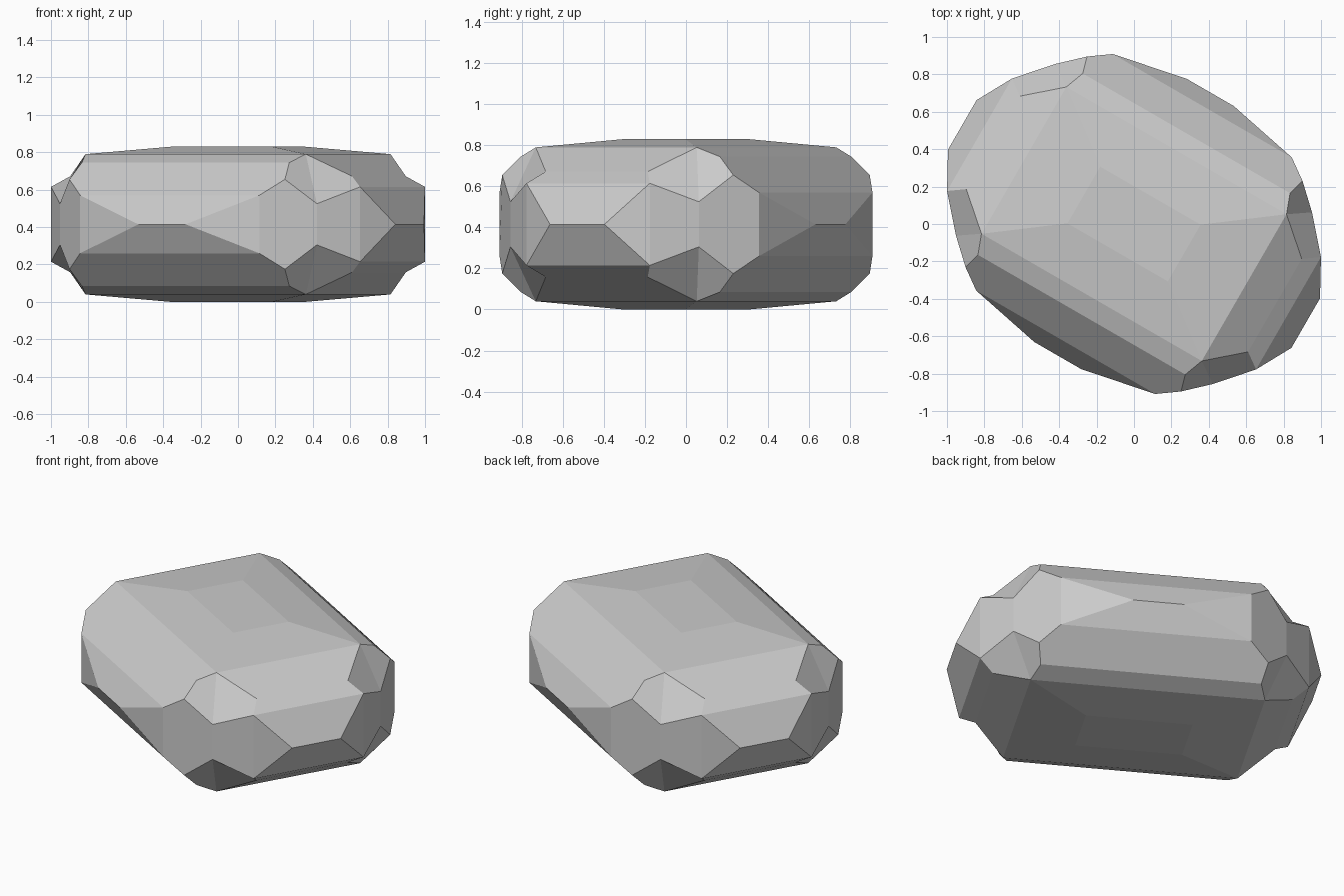
import bpy, bmesh, math
from itertools import product

if "Cube" in bpy.data.objects:
    bpy.data.objects.remove(bpy.data.objects["Cube"])

# One octant of the faceted stone, in its own axes (length, width, height from the middle)
POINTS = {
    "T": (0.31, 0.175, 0.415),   # top plateau corner
    "M": (0.68, 0.453, 0.375),   # shoulder corner
    "K": (0.64, 0.56, 0.33),
    "L": (0.87, 0.287, 0.257),
    "I": (0.665, 0.65, 0.24),
    "J": (0.954, 0.347, 0.20),
    "H": (0.793, 0.53, 0.11),
    "G": (0.553, 0.73, 0.155),
    "E": (0.146, 0.813, 0.0),    # long side ridge
    "F": (1.06, 0.153, 0.0),     # end ridge
}

# Facets: a capital names a point, x / y / z after it mirrors that axis
FACETS = [
    "T Tx Txy Ty",               # plateau
    "T Tx Mx M", "T Ty My M",    # plateau slopes
    "M Mx Kx K", "G I K Kx Ix Gx", "E Ex Gx G", "E G Gz",   # long side
    "M My Ly L", "L Ly Jy J", "J Jy Fy F", "F J Jz",        # end
    "I K M H", "H M L J", "G I H Hz Iz Gz", "H J Jz Hz",    # corner
]

bm = bmesh.new()
verts, done = {}, set()


def vert(token, signs):
    s = [sg * (-1 if ax in token[1:] else 1) for sg, ax in zip(signs, "xyz")]
    co = tuple(round(c * k, 4) + 0.0 for c, k in zip(POINTS[token[0]], s))
    if co not in verts:
        verts[co] = bm.verts.new(co)
    return verts[co]


# Mirror every facet into all eight octants
for signs in product((1, -1), repeat=3):
    for facet in FACETS:
        loop = [vert(t, signs) for t in facet.split()]
        key = frozenset(loop)
        if key not in done:
            done.add(key)
            bm.faces.new(loop)

bmesh.ops.recalc_face_normals(bm, faces=bm.faces[:])

# Stone object, turned and set on the ground
mesh = bpy.data.meshes.new("stone")
bm.to_mesh(mesh)
bm.free()
stone = bpy.data.objects.new("stone", mesh)
stone.rotation_euler.z = math.radians(-30)
stone.location.z = 0.415
bpy.context.collection.objects.link(stone)
